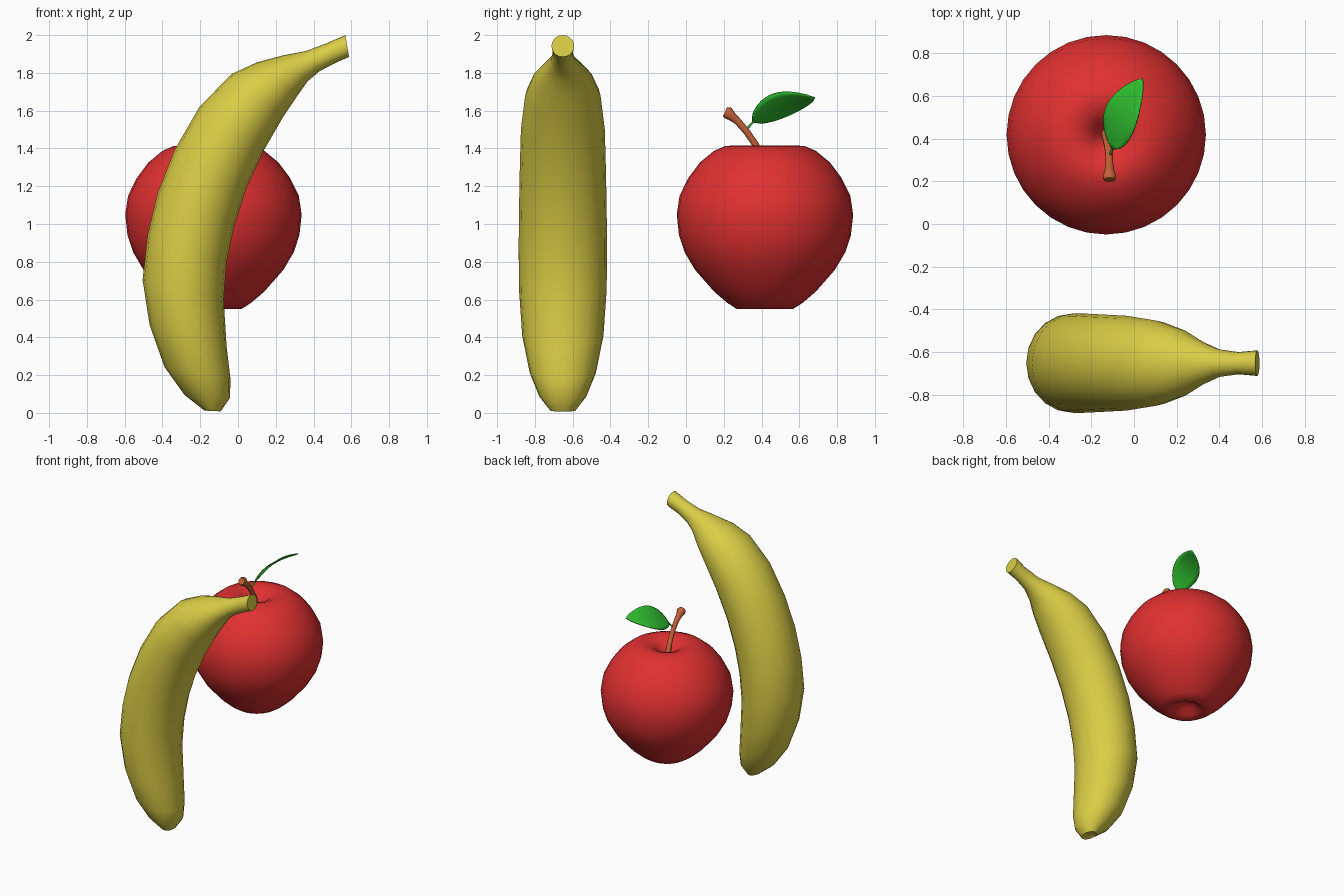
import bpy, bmesh, math
from mathutils import Vector

if "Cube" in bpy.data.objects:
    bpy.data.objects.remove(bpy.data.objects["Cube"])

Y = Vector((0, 1, 0))


def material(name, color):
    m = bpy.data.materials.new(name)
    m.diffuse_color = (*color, 1)
    m.use_nodes = True
    m.node_tree.nodes["Principled BSDF"].inputs["Base Color"].default_value = m.diffuse_color
    return m


def finish(name, bm, mat, angle=50):
    bmesh.ops.recalc_face_normals(bm, faces=bm.faces)
    me = bpy.data.meshes.new(name)
    bm.to_mesh(me)
    bm.free()
    ob = bpy.data.objects.new(name, me)
    bpy.context.collection.objects.link(ob)
    me.materials.append(mat)
    bpy.ops.object.select_all(action='DESELECT')
    ob.select_set(True)
    bpy.context.view_layer.objects.active = ob
    bpy.ops.object.shade_smooth_by_angle(angle=math.radians(angle))
    return ob


def loft(name, rings, mat, sides, angle=50):
    """Skin elliptical rings given as (centre, half axis u, half axis v)."""
    bm = bmesh.new()
    loops = []
    for c, u, v in rings:
        loops.append([bm.verts.new(c + u * math.cos(2 * math.pi * i / sides)
                                   + v * math.sin(2 * math.pi * i / sides))
                      for i in range(sides)])
    for a, b in zip(loops, loops[1:]):
        for i in range(sides):
            j = (i + 1) % sides
            bm.faces.new((a[i], a[j], b[j], b[i]))
    bm.faces.new(loops[0])
    bm.faces.new(loops[-1])
    return finish(name, bm, mat, angle)


def tube(name, path, mat, sides=10):
    """Round tube along points given as (x, y, z, radius)."""
    pts = [Vector(p[:3]) for p in path]
    rings = []
    for i, p in enumerate(pts):
        t = (pts[min(i + 1, len(pts) - 1)] - pts[max(i - 1, 0)]).normalized()
        u = t.cross(Vector((1, 0, 0))).normalized()
        r = path[i][3]
        rings.append((p, u * r, t.cross(u) * r))
    return loft(name, rings, mat, sides)


yellow = material("banana_yellow", (0.70, 0.61, 0.06))
red = material("apple_red", (0.75, 0.03, 0.03))
brown = material("stem_brown", (0.55, 0.12, 0.04))
green = material("leaf_green", (0.03, 0.55, 0.03))

# Banana: outer edge x, z; inner edge x, z; half width in y
stations = [
    (-.160, .022, -.105, .018, .035), (-.177, .012, -.092, .008, .065),
    (-.283, .095, -.042, .080, .125), (-.389, .243, -.040, .180, .175),
    (-.468, .466, -.060, .350, .215), (-.505, .704, -.076, .600, .232),
    (-.479, .942, -.060, .800, .234), (-.426, 1.164, -.020, .990, .232),
    (-.336, 1.392, .045, 1.190, .228), (-.204, 1.620, .134, 1.385, .222),
    (-.034, 1.794, .235, 1.560, .200), (.100, 1.856, .315, 1.680, .160),
    (.240, 1.893, .370, 1.757, .104), (.360, 1.916, .430, 1.808, .065),
    (.470, 1.957, .510, 1.850, .052), (.568, 2.000, .588, 1.885, .060),
]
rings = []
for xo, zo, xi, zi, hy in stations:
    a, b = Vector((xo, -.652, zo)), Vector((xi, -.652, zi))
    rings.append(((a + b) / 2, (a - b) / 2, Y * hy))
loft("banana", rings, yellow, 20)

# Apple: lathed profile (radius, z) with a dimple at each end
profile = [(.012, .62), (.06, .605), (.10, .568), (.15, .551), (.20, .583),
           (.27, .643), (.37, .757), (.425, .85), (.455, .94), (.467, 1.05),
           (.452, 1.15), (.405, 1.245), (.345, 1.325), (.27, 1.387),
           (.21, 1.413), (.155, 1.416), (.10, 1.395), (.06, 1.36),
           (.03, 1.315), (.01, 1.29)]
loft("apple", [(Vector((-.13, .418, z)), Vector((r, 0, 0)), Y * r)
               for r, z in profile], red, 32, 70)

# Apple stem with a swollen end
tube("apple_stem", [(-.135, .43, 1.28, .022), (-.13, .405, 1.35, .020),
                    (-.122, .365, 1.425, .018), (-.116, .32, 1.49, .018),
                    (-.115, .275, 1.542, .019), (-.115, .245, 1.568, .024),
                    (-.115, .222, 1.588, .033), (-.115, .207, 1.595, .026)], brown)

# Leaf stalk
tube("leaf_stalk", [(-.115, .312, 1.49, .006), (-.108, .335, 1.518, .006),
                    (-.098, .36, 1.545, .006)], green, 8)

# Leaf: pointed oval blade, arched along its length and slightly folded
base, tip = Vector((-.10, .35, 1.54)), Vector((.04, .682, 1.668))
along = (tip - base).normalized()
view = Vector((1, -1, .8))
across = (view - along * view.dot(along)).normalized()
up = across.cross(along).normalized()
bm = bmesh.new()
rows, cols = 14, 6
grid = []
for i in range(rows + 1):
    t = i / rows
    w = .098 * max(math.sin(math.pi * t ** .85), .0) ** .75 + .001
    row = []
    for j in range(cols + 1):
        s = 2 * j / cols - 1
        p = base.lerp(tip, t) + across * w * s
        p += up * (.035 * math.sin(math.pi * t) + .008 * s * s * math.sin(math.pi * t))
        row.append(bm.verts.new(p))
    grid.append(row)
for a, b in zip(grid, grid[1:]):
    for j in range(cols):
        bm.faces.new((a[j], a[j + 1], b[j + 1], b[j]))
leaf = finish("leaf", bm, green)
solid = leaf.modifiers.new("thickness", 'SOLIDIFY')
solid.thickness = .006
solid.offset = 0
